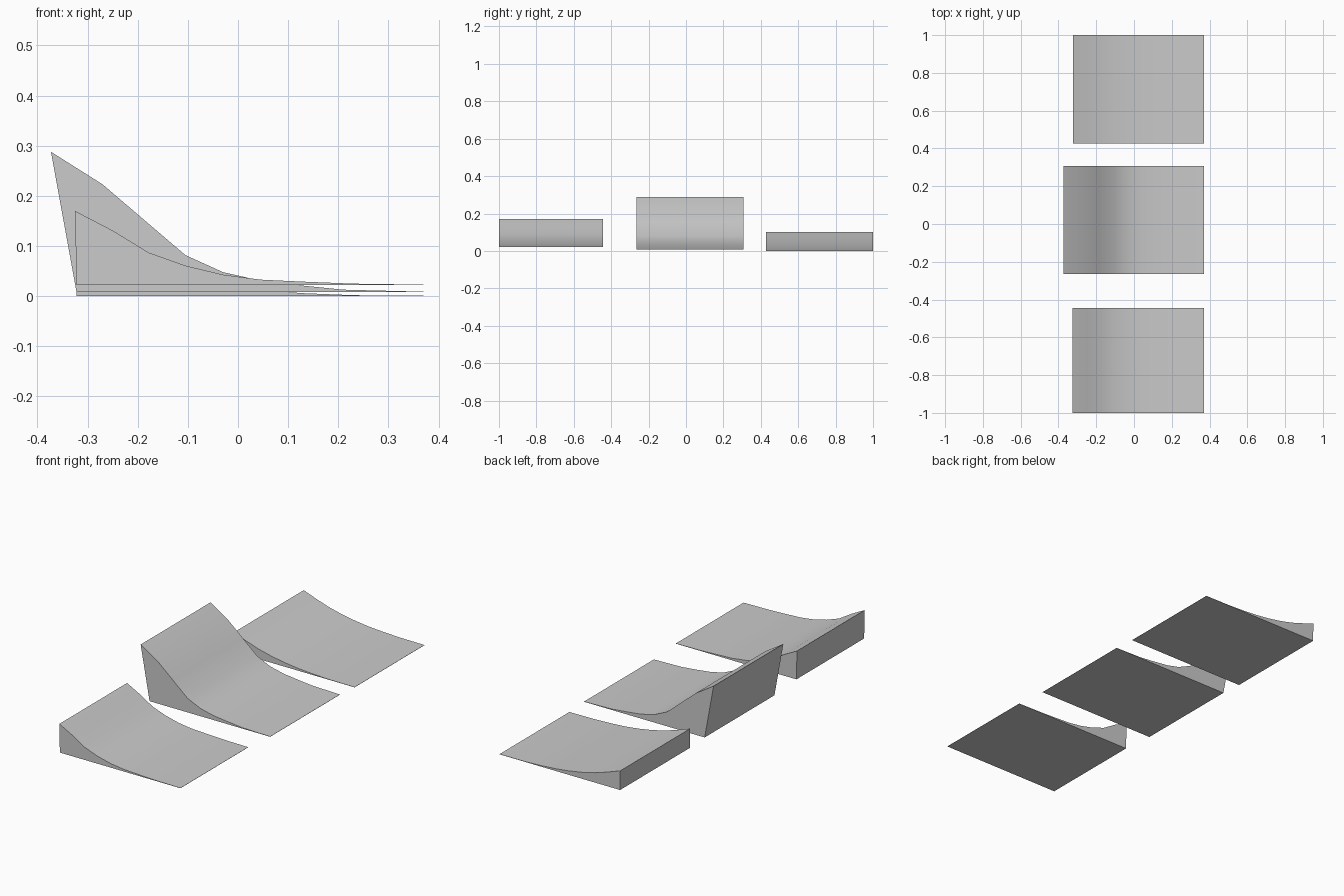
import bpy, bmesh, math

if "Cube" in bpy.data.objects:
    bpy.data.objects.remove(bpy.data.objects["Cube"])


def ramp(name, y0, y1, base, curve):
    """Extrude a side profile (flat base, vertical back, curved top) along y."""
    profile = [(-0.322, base)] + [(x, z) for x, z in curve] + [(0.37, base)]
    bm = bmesh.new()
    face = bm.faces.new([bm.verts.new((x, y0, z)) for x, z in profile])
    out = bmesh.ops.extrude_face_region(bm, geom=[face])
    verts = [g for g in out["geom"] if isinstance(g, bmesh.types.BMVert)]
    bmesh.ops.translate(bm, verts=verts, vec=(0, y1 - y0, 0))
    bmesh.ops.recalc_face_normals(bm, faces=bm.faces)
    mesh = bpy.data.meshes.new(name)
    bm.to_mesh(mesh)
    bm.free()
    obj = bpy.data.objects.new(name, mesh)
    bpy.context.collection.objects.link(obj)
    bpy.ops.object.select_all(action='DESELECT')
    obj.select_set(True)
    bpy.context.view_layer.objects.active = obj
    bpy.ops.object.shade_smooth_by_angle(angle=math.radians(30))
    return obj


# Medium ramp at the front
ramp("medium_ramp", -1.0, -0.445, 0.022,
     [(-0.325, 0.17), (-0.25, 0.131), (-0.178, 0.087), (-0.105, 0.061),
      (-0.03, 0.043), (0.045, 0.033), (0.13, 0.029), (0.23, 0.025), (0.37, 0.023)])

# Tall ramp in the middle, with a back that leans outwards
ramp("tall_ramp", -0.265, 0.307, 0.008,
     [(-0.373, 0.288), (-0.27, 0.223), (-0.187, 0.152), (-0.105, 0.082),
      (-0.03, 0.048), (0.045, 0.031), (0.13, 0.021), (0.21, 0.013), (0.37, 0.009)])

# Low ramp at the back
ramp("low_ramp", 0.427, 1.0, 0.0,
     [(-0.323, 0.1), (-0.25, 0.074), (-0.178, 0.051), (-0.105, 0.034),
      (-0.03, 0.021), (0.045, 0.012), (0.13, 0.006), (0.23, 0.002), (0.37, 0.001)])
